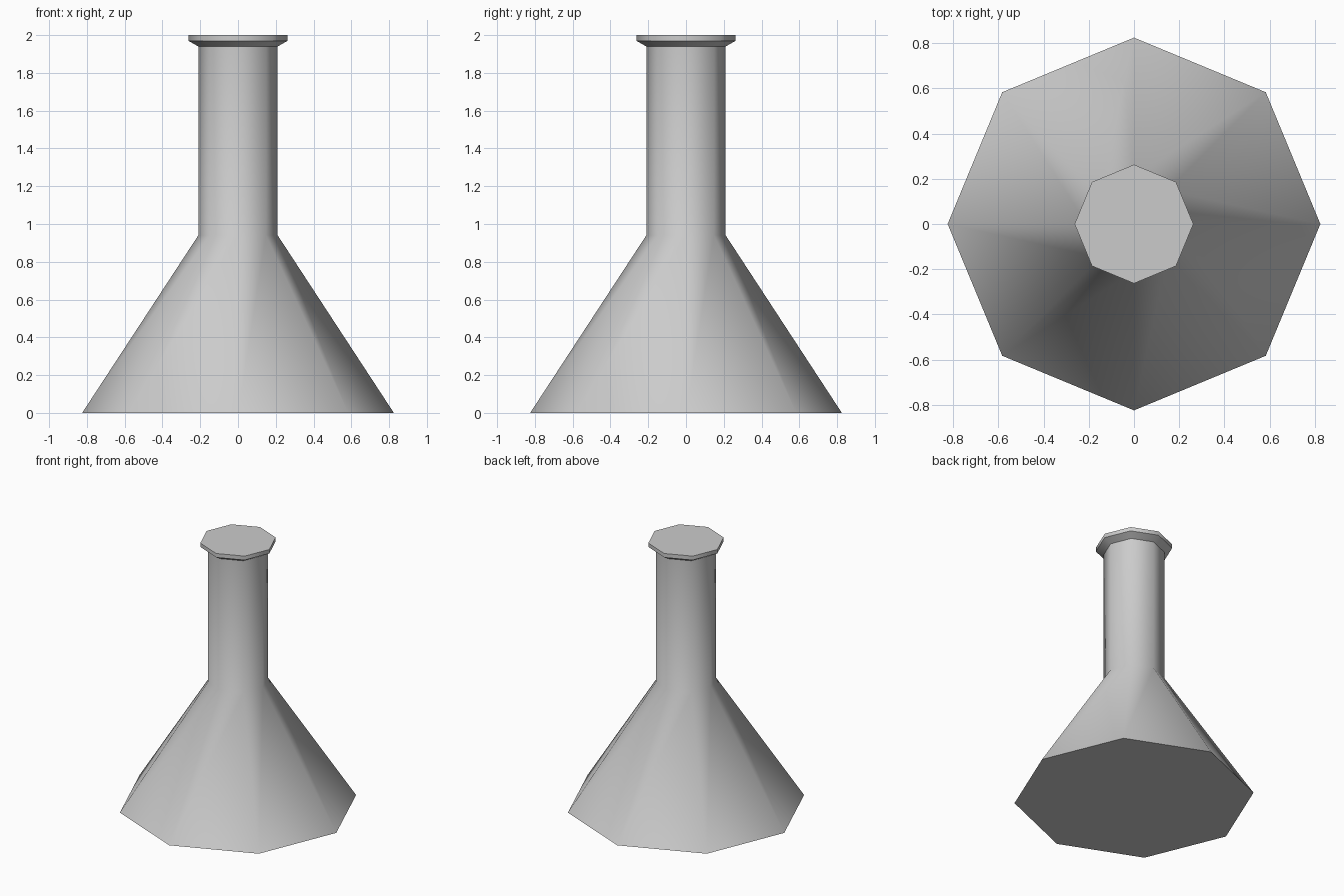
import bpy, bmesh
from math import cos, sin, pi, radians

if "Cube" in bpy.data.objects:
    bpy.data.objects.remove(bpy.data.objects["Cube"])

SIDES = 8

# Flask outline from base to lip: (radius, height)
profile = [(0.825, 0), (0.21, 0.94), (0.21, 1.94), (0.263, 1.97), (0.263, 2.0)]

bm = bmesh.new()
rings = [[bm.verts.new((r * cos(2 * pi * i / SIDES), r * sin(2 * pi * i / SIDES), z))
          for i in range(SIDES)] for r, z in profile]

# Conical body, neck and flared lip
for lower, upper in zip(rings, rings[1:]):
    for i in range(SIDES):
        j = (i + 1) % SIDES
        bm.faces.new((lower[i], lower[j], upper[j], upper[i]))

# Flat base and closed top
bm.faces.new(rings[0][::-1])
bm.faces.new(rings[-1])

mesh = bpy.data.meshes.new("conical_flask")
bm.to_mesh(mesh)
bm.free()
flask = bpy.data.objects.new("conical_flask", mesh)
bpy.context.collection.objects.link(flask)

# Soft shading round the body, crisp rims
bpy.context.view_layer.objects.active = flask
flask.select_set(True)
bpy.ops.object.shade_smooth_by_angle(angle=radians(50))
